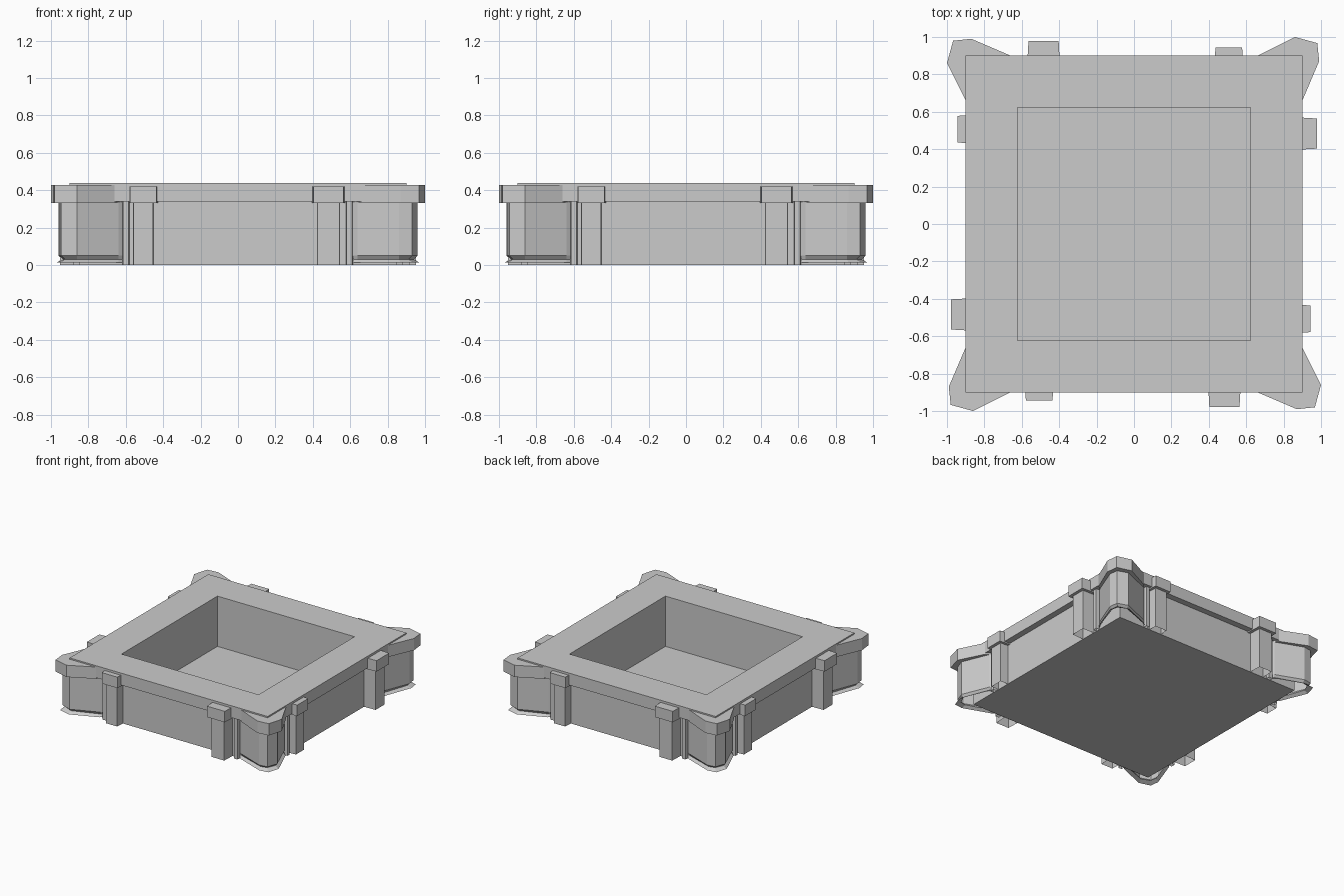
import bpy, bmesh
from mathutils import Matrix
from math import pi

if "Cube" in bpy.data.objects:
    bpy.data.objects.remove(bpy.data.objects["Cube"])


def make_object(name, bm):
    bmesh.ops.recalc_face_normals(bm, faces=bm.faces)
    me = bpy.data.meshes.new(name)
    bm.to_mesh(me)
    bm.free()
    ob = bpy.data.objects.new(name, me)
    bpy.context.collection.objects.link(ob)
    return ob


def loft(name, sections, turn=0, bottom=True, top=True):
    """Skin a stack of (outline, z) sections, turned by quarter turns about z."""
    bm = bmesh.new()
    rings = [[bm.verts.new((x, y, z)) for x, y in outline] for outline, z in sections]
    for a, b in zip(rings, rings[1:]):
        n = len(a)
        for i in range(n):
            j = (i + 1) % n
            bm.faces.new((a[i], a[j], b[j], b[i]))
    if bottom:
        bm.faces.new(rings[0][::-1])
    if top:
        bm.faces.new(rings[-1])
    bm.transform(Matrix.Rotation(turn * pi / 2, 4, 'Z'))
    return make_object(name, bm)


def square(h):
    return [(-h, -h), (h, -h), (h, h), (-h, h)]


def block(x0, x1, y, taper=0.008):
    # plan of a block standing out of the back (+y) wall
    return [(x0, 0.84), (x1, 0.84), (x1 - taper, y), (x0 + taper, y)]


# Basin: base, wall, overhanging rim and sunken floor in one skin
loft("basin", [(square(0.85), 0), (square(0.85), 0.34), (square(0.9), 0.34),
               (square(0.9), 0.438), (square(0.623), 0.438), (square(0.623), 0.025)])

# Plans of the corner buttress
cap = [(0.62, 0.85), (0.84, 0.84), (0.85, 0.62), (0.90, 0.66),
       (0.99, 0.87), (0.98, 0.967), (0.86, 1.0), (0.66, 0.90)]
shaft = [(0.61, 0.85), (0.84, 0.84), (0.85, 0.61), (0.87, 0.64),
         (0.955, 0.86), (0.945, 0.93), (0.86, 0.96), (0.64, 0.87)]
crease = [(0.62, 0.85), (0.84, 0.84), (0.85, 0.62), (0.86, 0.64),
          (0.935, 0.86), (0.925, 0.91), (0.86, 0.94), (0.64, 0.86)]
foot = [(0.61, 0.85), (0.84, 0.84), (0.85, 0.61), (0.88, 0.64),
        (0.965, 0.87), (0.955, 0.945), (0.86, 0.972), (0.64, 0.88)]

for k in range(4):
    # Corner buttress with flared foot and heavy cap
    loft(f"corner_shaft_{k}", [(foot, 0.012), (crease, 0.03), (shaft, 0.05), (shaft, 0.335)],
         k, bottom=False, top=False)
    loft(f"corner_cap_{k}", [(cap, 0.33), (cap, 0.427)], k)

    # Wide and narrow pillars with their caps on each wall
    for size, x0, x1, out, inset in (("wide", -0.572, -0.395, 0.978, 0.026),
                                     ("narrow", 0.428, 0.586, 0.943, 0.023)):
        p = block(x0 + inset, x1 - inset, out - 0.025, 0.004)
        c = block(x0, x1, out)
        loft(f"{size}_pillar_{k}", [(p, 0), (p, 0.335)], k, bottom=False, top=False)
        loft(f"{size}_pillar_cap_{k}", [(c, 0.33), (c, 0.42)], k)

    # Slim posts between pillars and corners
    for x in (-0.595, 0.60):
        s = block(x - 0.02, x + 0.02, 0.88, 0.005)
        loft(f"slim_post_{k}", [(s, 0), (s, 0.34)], k, bottom=False, top=False)
